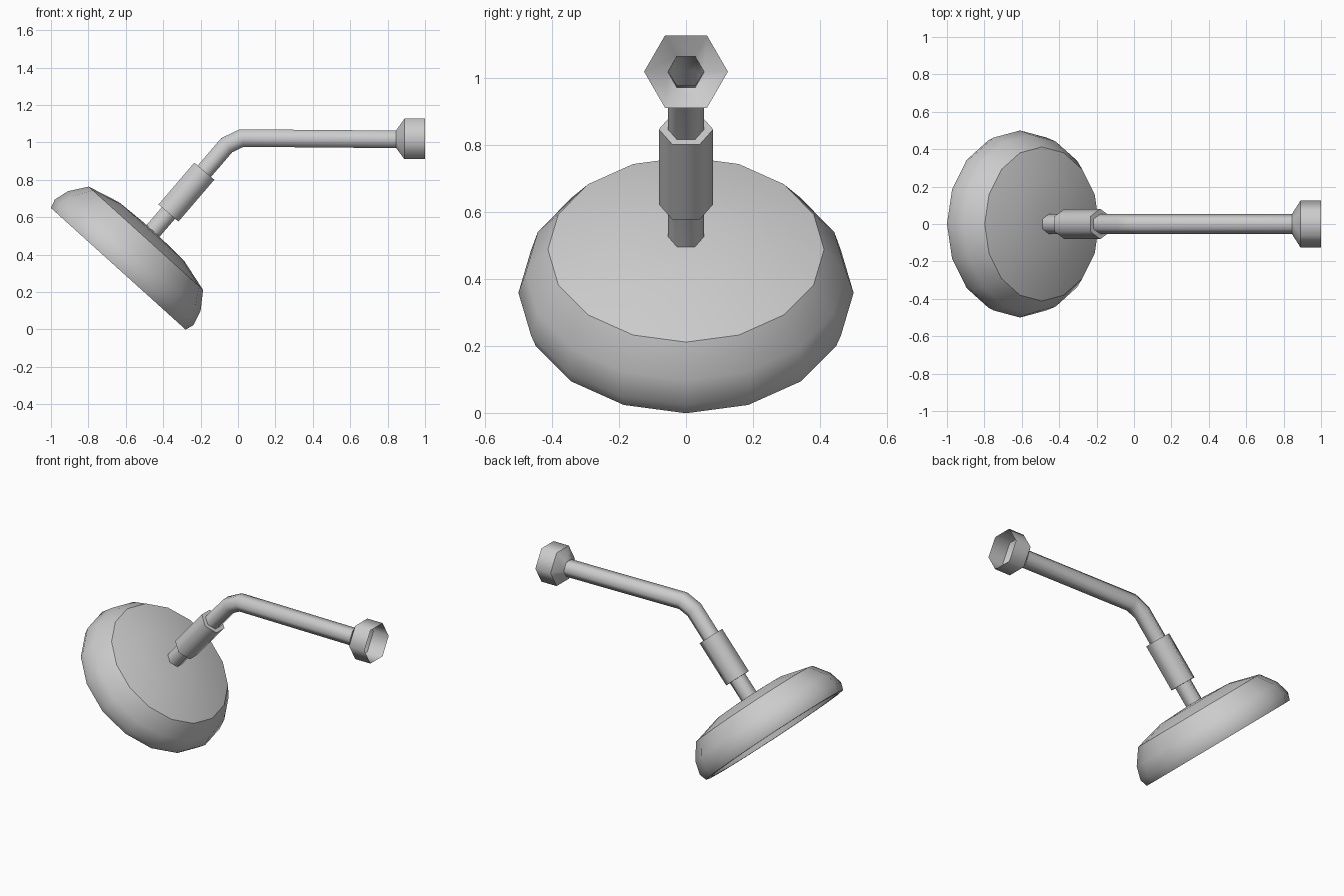
import bpy, bmesh, math
from mathutils import Vector

if "Cube" in bpy.data.objects:
    bpy.data.objects.remove(bpy.data.objects["Cube"])

Y = Vector((0, 1, 0))


def loft(name, rings, sides, axis=None, sharp=(), cap_start=False, cap_end=False):
    """Skin rings of (x, z, radius) lying along a path in the y = 0 plane."""
    pts = [Vector((x, 0, z)) for x, z, r in rings]
    bm = bmesh.new()
    loops = []
    for i, (x, z, r) in enumerate(rings):
        stretch = 1.0
        if axis:
            t = axis
        else:
            a = (pts[i] - pts[max(i - 1, 0)]).normalized()
            b = (pts[min(i + 1, len(pts) - 1)] - pts[i]).normalized()
            t = (a + b).normalized()
            stretch = 1 / max(t.dot(a), t.dot(b))
        side = t.cross(Y).normalized() * stretch
        loops.append([bm.verts.new(pts[i] + r * (math.cos(k * math.tau / sides) * Y
                                                 + math.sin(k * math.tau / sides) * side))
                      for k in range(sides)])
    for lo, hi in zip(loops, loops[1:]):
        for k in range(sides):
            j = (k + 1) % sides
            bm.faces.new((lo[k], lo[j], hi[j], hi[k]))
    if cap_start:
        bm.faces.new(loops[0][::-1])
    if cap_end:
        bm.faces.new(loops[-1])
    bmesh.ops.recalc_face_normals(bm, faces=bm.faces)
    for f in bm.faces:
        f.smooth = True
    # crease the chosen rings
    for i in sharp:
        for k in range(sides):
            e = bm.edges.get((loops[i][k], loops[i][(k + 1) % sides]))
            if e:
                e.smooth = False
    mesh = bpy.data.meshes.new(name)
    bm.to_mesh(mesh)
    bm.free()
    ob = bpy.data.objects.new(name, mesh)
    bpy.context.collection.objects.link(ob)
    return ob


# Tilted spray head with a recessed face: profile of (height along axis, radius)
head_axis = Vector((0.67, 0, 0.742)).normalized()
rim = Vector((-0.64, 0, 0.324))
profile = [(0.045, 0.44), (0, 0.45), (0, 0.485), (0.046, 0.5), (0.127, 0.478),
           (0.22, 0.412), (0.267, 0.235), (0.275, 0.06)]
rings = []
for h, r in profile:
    c = rim + head_axis * h
    rings.append((c.x, c.z, r))
loft("shower_head", rings, 16, head_axis, sharp=(0, 1, 2, 5), cap_start=True, cap_end=True)

# Bent supply pipe, open at the wall end
loft("pipe", [(-0.47, 0.508, 0.054), (-0.06, 0.985, 0.054),
              (0.02, 1.023, 0.054), (0.845, 1.016, 0.054)], 6)

# Swivel sleeve around the sloping part of the pipe
loft("swivel_sleeve", [(-0.372, 0.622, 0.081), (-0.18, 0.846, 0.081)], 6,
     sharp=(0, 1), cap_start=True, cap_end=True)

# Hollow hexagonal wall fitting
loft("wall_fitting", [(0.845, 1.017, 0.054), (0.89, 1.018, 0.125),
                      (1.0, 1.018, 0.125)], 6, Vector((1, 0, 0)), sharp=(1,))
